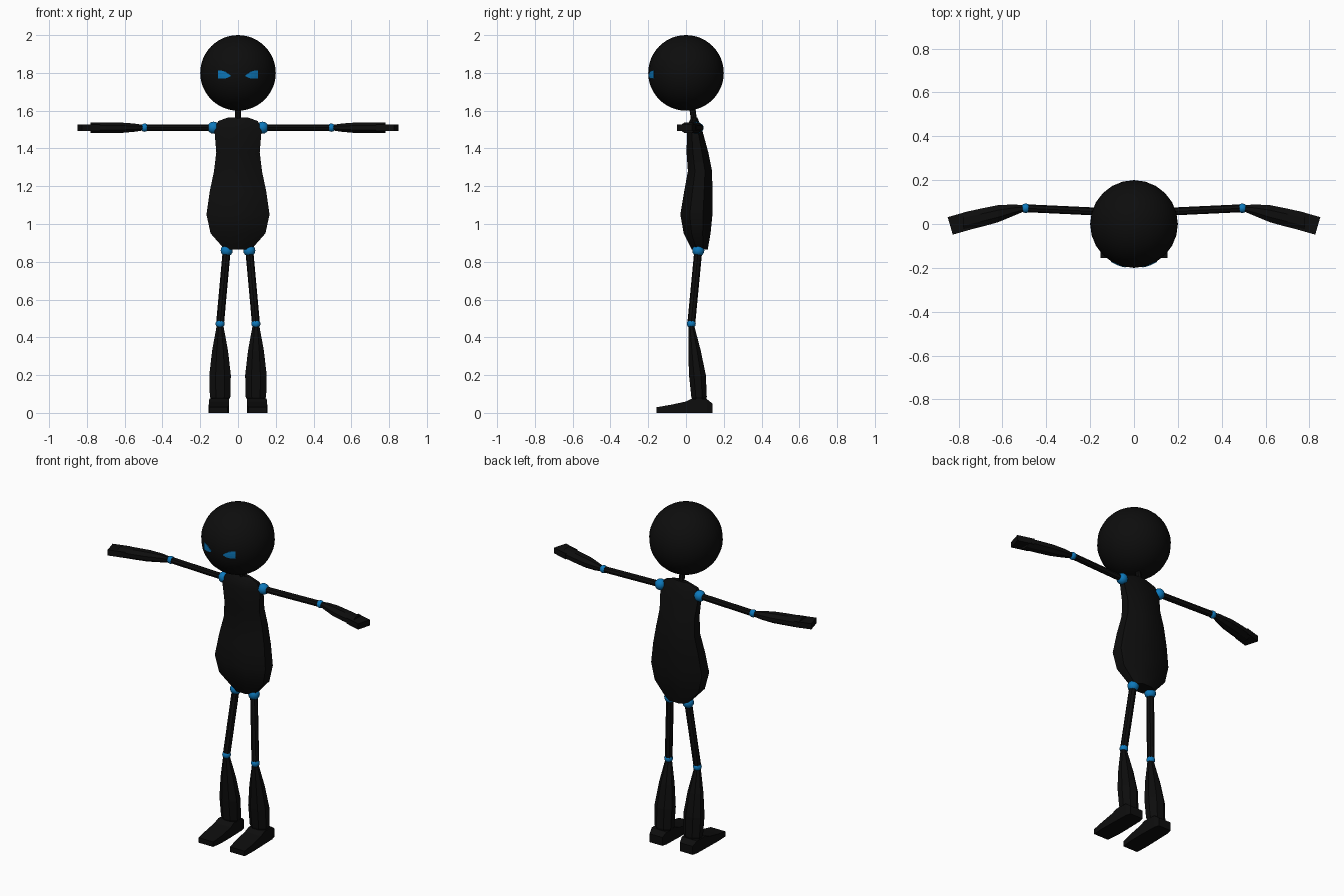
import bpy, bmesh, math
from mathutils import Vector, Matrix

if "Cube" in bpy.data.objects:
    bpy.data.objects.remove(bpy.data.objects["Cube"])


def material(name, rgb):
    m = bpy.data.materials.new(name)
    m.diffuse_color = (*rgb, 1)
    m.use_nodes = True
    m.node_tree.nodes["Principled BSDF"].inputs["Base Color"].default_value = m.diffuse_color
    return m


BLACK = material("matte_black", (0.004, 0.004, 0.004))
BLUE = material("joint_blue", (0.004, 0.19, 0.5))


def finish(bm, name, mat, smooth=None):
    bmesh.ops.recalc_face_normals(bm, faces=bm.faces)
    me = bpy.data.meshes.new(name)
    bm.to_mesh(me)
    bm.free()
    me.materials.append(mat)
    ob = bpy.data.objects.new(name, me)
    bpy.context.collection.objects.link(ob)
    if smooth:
        bpy.ops.object.select_all(action='DESELECT')
        bpy.context.view_layer.objects.active = ob
        ob.select_set(True)
        bpy.ops.object.shade_smooth_by_angle(angle=math.radians(smooth))
    return ob


def ball(name, centre, radius, mat, seg=12, rings=8):
    bm = bmesh.new()
    bmesh.ops.create_uvsphere(bm, u_segments=seg, v_segments=rings, radius=radius,
                              matrix=Matrix.Translation(centre))
    return finish(bm, name, mat, 40)


def rod(name, a, b, radius, sides=8):
    a, b = Vector(a), Vector(b)
    d = b - a
    bm = bmesh.new()
    rot = d.to_track_quat('Z', 'Y').to_matrix().to_4x4()
    bmesh.ops.create_cone(bm, cap_ends=True, segments=sides, radius1=radius, radius2=radius,
                          depth=d.length, matrix=Matrix.Translation((a + b) / 2) @ rot)
    return finish(bm, name, BLACK)


def loft(name, axis, rings, sides=8, sign=1, smooth=None):
    """Rings: position on the axis, then min/max of the two other coordinates."""
    bm = bmesh.new()
    loops = []
    k = math.cos(math.pi / sides)
    for pos, u0, u1, v0, v1 in rings:
        loop = []
        for i in range(sides):
            t = 2 * math.pi * (i + 0.5) / sides
            p = [(u0 + u1) / 2 + (u1 - u0) / 2 * math.cos(t) / k,
                 (v0 + v1) / 2 + (v1 - v0) / 2 * math.sin(t) / k]
            p.insert(axis, pos)
            loop.append(bm.verts.new((p[0] * sign, p[1], p[2])))
        loops.append(loop)
    for a, b in zip(loops, loops[1:]):
        for i in range(sides):
            j = (i + 1) % sides
            bm.faces.new((a[i], a[j], b[j], b[i]))
    bm.faces.new(loops[0])
    bm.faces.new(loops[-1])
    return finish(bm, name, BLACK, smooth)


# Head and neck
HEAD = Vector((0, 0, 1.8))
ball("head", HEAD, 0.2, BLACK, 24, 24)
rod("neck", (0, 0.045, 1.53), (0, 0.03, 1.64), 0.016)

# Torso, pear shaped with a slight lean
loft("torso", 2, [
    (0.865, -0.07, 0.07, 0.03, 0.115),
    (0.95, -0.145, 0.145, -0.012, 0.13),
    (1.05, -0.167, 0.167, -0.03, 0.14),
    (1.17, -0.15, 0.15, -0.01, 0.14),
    (1.28, -0.127, 0.127, 0.01, 0.138),
    (1.38, -0.115, 0.115, 0.003, 0.118),
    (1.50, -0.125, 0.125, 0.006, 0.085),
    (1.545, -0.105, 0.105, 0.018, 0.068),
    (1.565, -0.05, 0.05, 0.03, 0.06)], smooth=30)


def eye(name, sign):
    """Angled eye wrapped on the head: columns of x, bottom z, top z."""
    bm = bmesh.new()
    cols = [(0.04, -0.018, -0.012), (0.055, -0.026, -0.002),
            (0.07, -0.03, 0.008), (0.088, -0.03, 0.012), (0.105, -0.03, 0.012)]
    grid = []
    for x, lo, hi in cols:
        col = []
        for i in range(4):
            z = lo + (hi - lo) * i / 3
            y = -math.sqrt(0.2025 ** 2 - x * x - z * z)
            col.append(bm.verts.new(HEAD + Vector((x * sign, y, z))))
        grid.append(col)
    for a, b in zip(grid, grid[1:]):
        for i in range(3):
            bm.faces.new((a[i], b[i], b[i + 1], a[i + 1]))
    if sum((f.normal_update() or f.normal.y) for f in bm.faces) > 0:
        bmesh.ops.reverse_faces(bm, faces=bm.faces)
    bmesh.ops.solidify(bm, geom=bm.faces[:], thickness=0.004)
    return finish(bm, name, BLUE)


for side, s in (("left", 1), ("right", -1)):
    eye(side + "_eye", s)

    # Arm: shoulder, upper arm, elbow, forearm, hand
    shoulder, elbow = (0.13 * s, 0.055, 1.51), (0.494 * s, 0.072, 1.51)
    ball(side + "_shoulder", shoulder, 0.032, BLUE)
    ball(side + "_elbow", elbow, 0.022, BLUE)
    rod(side + "_upper_arm", shoulder, elbow, 0.018)
    loft(side + "_forearm", 0, [
        (0.505, 0.056, 0.086, 1.495, 1.525),
        (0.55, 0.037, 0.089, 1.488, 1.532),
        (0.62, 0.008, 0.086, 1.482, 1.537),
        (0.70, -0.014, 0.07, 1.481, 1.538),
        (0.78, -0.032, 0.052, 1.481, 1.538)], sign=s)
    bm = bmesh.new()
    bmesh.ops.create_cube(bm, size=1, matrix=Matrix.Translation((0.79 * s, 0.005, 1.51))
                          @ Matrix.Rotation(-0.28 * s, 4, 'Z')
                          @ Matrix.Diagonal((0.1, 0.083, 0.034, 1)))
    finish(bm, side + "_hand", BLACK)

    # Leg: hip, thigh, knee, shin, foot
    hip, knee = (0.06 * s, 0.065, 0.86), (0.095 * s, 0.028, 0.472)
    ball(side + "_hip", hip, 0.032, BLUE)
    ball(side + "_knee", knee, 0.024, BLUE)
    rod(side + "_thigh", hip, knee, 0.021)
    loft(side + "_shin", 2, [
        (0.065, 0.05, 0.14, 0.035, 0.105),
        (0.085, 0.041, 0.149, 0.028, 0.11),
        (0.20, 0.038, 0.152, 0.016, 0.105),
        (0.33, 0.053, 0.137, 0.012, 0.078),
        (0.46, 0.077, 0.113, 0.012, 0.044)], sign=s)
    loft(side + "_foot", 1, [
        (-0.155, 0.055, 0.152, 0, 0.03),
        (-0.08, 0.047, 0.155, 0, 0.043),
        (0.0, 0.047, 0.153, 0, 0.06),
        (0.03, 0.048, 0.152, 0, 0.075),
        (0.11, 0.05, 0.15, 0, 0.073),
        (0.14, 0.058, 0.142, 0, 0.05)], sides=4, sign=s)
